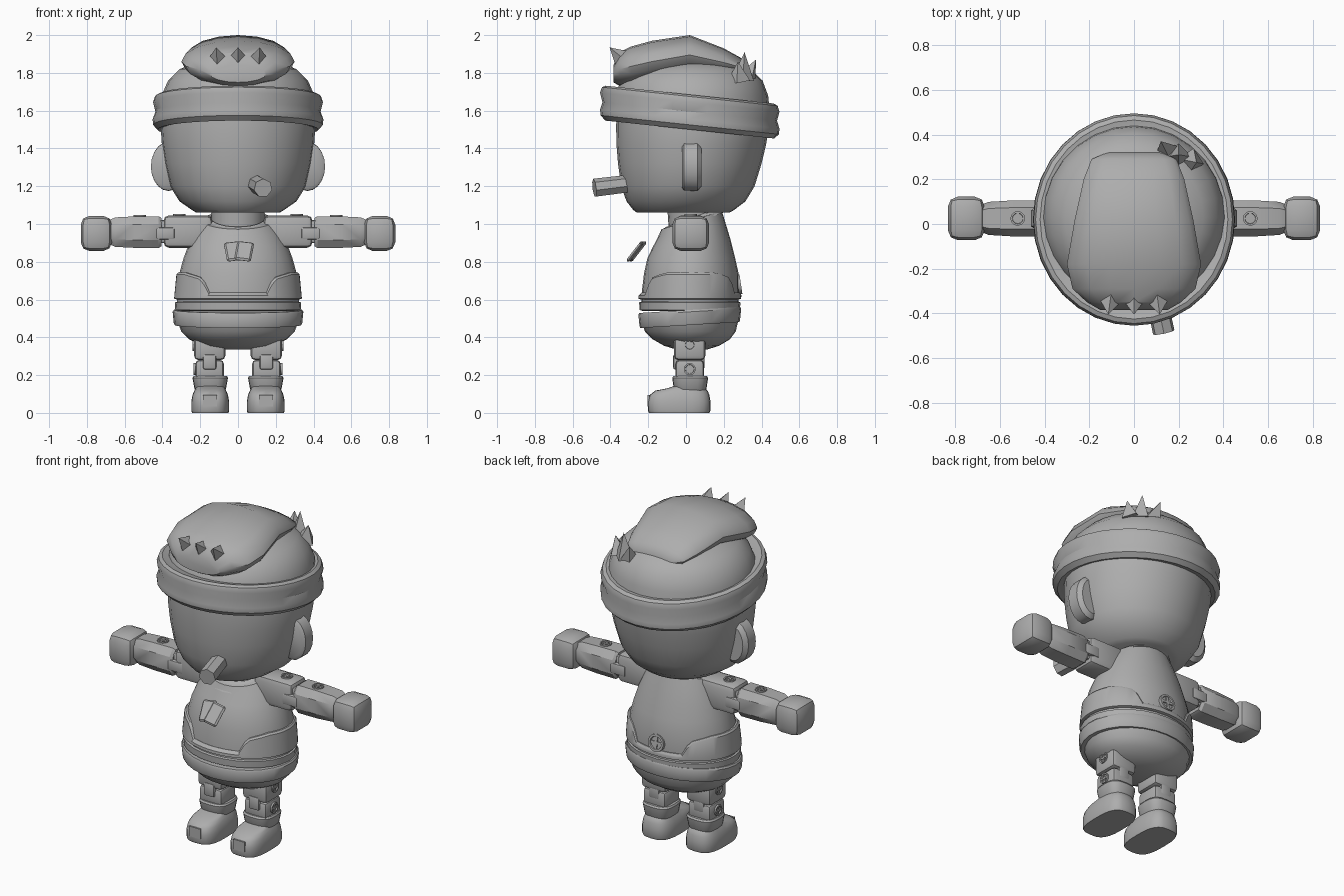
import bpy, bmesh, math
from mathutils import Vector, Matrix

grey = bpy.data.materials.new("plain grey")
grey.diffuse_color = (0.42, 0.42, 0.42, 1)


def finish(name, bm, angle=35):
    bmesh.ops.recalc_face_normals(bm, faces=bm.faces)
    me = bpy.data.meshes.new(name)
    bm.to_mesh(me)
    bm.free()
    ob = bpy.data.objects.new(name, me)
    bpy.context.collection.objects.link(ob)
    me.materials.append(grey)
    bpy.ops.object.select_all(action='DESELECT')
    ob.select_set(True)
    bpy.context.view_layer.objects.active = ob
    bpy.ops.object.shade_smooth_by_angle(angle=math.radians(angle))
    return ob


def skin(name, loops, angle=35):
    """Bridge a list of point loops and cap both ends."""
    bm = bmesh.new()
    vs = [[bm.verts.new(p) for p in lp] for lp in loops]
    n = len(vs[0])
    for a, b in zip(vs, vs[1:]):
        for i in range(n):
            j = (i + 1) % n
            bm.faces.new((a[i], a[j], b[j], b[i]))
    bm.faces.new(vs[0])
    bm.faces.new(vs[-1])
    return finish(name, bm, angle)


def loft(name, rings, n=28, cx=0, power=2, tilt=None, angle=35):
    """Stack of superellipse rings (z or z(angle), centre y, rx, ry, tilt)."""
    loops = []
    for r in rings:
        z, cy, rx, ry = r[:4]
        t = r[4] if len(r) > 4 else (tilt or 0)
        lp = []
        for i in range(n):
            a = 2 * math.pi * i / n
            c, s = math.cos(a), math.sin(a)
            x = rx * math.copysign(abs(c) ** (2 / power), c)
            y = ry * math.copysign(abs(s) ** (2 / power), s)
            lp.append((cx + x, cy + y, (z(a) if callable(z) else z) + t * y))
        loops.append(lp)
    return skin(name, loops, angle)


def box(name, loc, size, bevel=0.02, rot=None, seg=2):
    bm = bmesh.new()
    bmesh.ops.create_cube(bm, size=1)
    bmesh.ops.scale(bm, vec=size, verts=bm.verts)
    if bevel:
        bmesh.ops.bevel(bm, geom=bm.edges[:], offset=bevel, segments=seg, profile=0.5, affect='EDGES')
    bm.transform(Matrix.Translation(loc) @ (rot or Matrix()))
    return finish(name, bm)


def rod(name, p, q, r1, r2, n=8):
    p, q = Vector(p), Vector(q)
    bm = bmesh.new()
    bmesh.ops.create_cone(bm, cap_ends=True, segments=n, radius1=r1, radius2=r2, depth=(q - p).length)
    bm.transform(Matrix.Translation((p + q) / 2) @ (q - p).to_track_quat('Z', 'Y').to_matrix().to_4x4())
    return finish(name, bm)


def screw(name, loc, normal, r):
    """Raised rim with a cross bar inside."""
    m = Matrix.Translation(loc) @ Vector(normal).to_track_quat('Z', 'Y').to_matrix().to_4x4()
    rim = [(1, -.01), (1, .008), (.75, .008), (.7, 0)]
    ob = skin(name + "_rim", [[m @ Vector((r * k * math.cos(i * math.pi / 6), r * k * math.sin(i * math.pi / 6), h))
                               for i in range(12)] for k, h in rim])
    rot = m.to_3x3().to_4x4()
    box(name + "_slot_a", loc, (r * 1.4, r * .3, .012), 0, rot)
    box(name + "_slot_b", loc, (r * .3, r * 1.4, .012), 0, rot)


# Head and the short hair over the crown
loft("head", [(1.06, -.015, .22, .245), (1.075, -.012, .245, .268), (1.12, 0, .31, .315), (1.2, .01, .36, .353),
              (1.32, .02, .388, .38), (1.42, .028, .403, .396), (1.52, .035, .41, .405), (1.6, .035, .40, .40)])
loft("crown_hair", [(1.58, .035, .41, .41), (1.68, .03, .405, .405), (1.76, .03, .37, .375),
                    (1.82, .03, .31, .31), (1.86, .03, .2, .2), (1.87, .03, .08, .08)])

# Headband, tilted down toward the back
loft("headband", [(1.51, .02, .38, .40), (1.50, .02, .425, .447), (1.525, .02, .45, .472), (1.555, .02, .452, .475),
                  (1.595, .02, .437, .462), (1.645, .02, .45, .475), (1.675, .02, .44, .465),
                  (1.685, .02, .42, .445), (1.67, .02, .36, .38)], n=32, tilt=-.106)

# Swept top hair: sections from back to front (y, half width, bottom, top)
sections = [(.32, .12, 1.79, 1.83), (.29, .19, 1.78, 1.88), (.2, .225, 1.78, 1.93), (.02, .265, 1.79, 2.0),
            (-.18, .30, 1.75, 1.97), (-.29, .275, 1.73, 1.94), (-.35, .21, 1.73, 1.91), (-.385, .15, 1.75, 1.84)]
skin("top_hair", [[(w * math.cos(i * math.pi / 8), y, (lo + hi) / 2 + (hi - lo) / 2 * math.sin(i * math.pi / 8))
                   for i in range(16)] for y, w, lo, hi in sections])
for i, x in enumerate((-.115, 0, .115)):
    rod(f"fringe_spike_{i}", (x * .9, -.32, 1.86), (x, -.405, 1.935), .065, 0, 4)
for i, (x, y, z) in enumerate(((.12, .37, 1.87), (.2, .31, 1.91), (.28, .275, 1.86))):
    rod(f"back_tuft_{i}", (.145 + .055 * i, .32 - .02 * i, 1.76), (x, y, z), .06, 0, 4)

# Cigar in the mouth
rod("cigar", (.09, -.28, 1.215), (.133, -.485, 1.19), .048, .05, 7)

# Body, neck and collar
loft("neck", [(.95, .04, .14, .13), (1.1, .04, .14, .14)], n=20)
loft("torso", [(.55, .02, .325, .258), (.65, .023, .322, .256), (.74, .028, .31, .25), (.82, .028, .288, .232),
               (.9, .03, .258, .205, .1), (.97, .03, .222, .178, .22), (1.02, .03, .19, .16, .3), (1.025, .035, .12, .11, .3)])
loft("collar", [(1.0, .03, .17, .165), (1.0, .03, .185, .178), (1.03, .035, .16, .155), (1.035, .035, .145, .14),
                (1.0, .035, .12, .12)], n=24, tilt=.36)


def pocket_top(a):
    c = abs(math.cos(a))
    if c < .5:
        return .628
    if c < .58:
        return .628 + (c - .5) / .08 * .075
    return .703 + min(1, (c - .58) / .3) * .03


loft("lower_vest", [(.6, .02, .325, .26), (.605, .02, .338, .272), (.622, .021, .337, .272),
                    (lambda a: pocket_top(a), .024, .326, .267),
                    (lambda a: pocket_top(a) + .01, .025, .317, .259),
                    (lambda a: pocket_top(a) + .01, .025, .28, .22)], n=64)
loft("vest_hem", [(.54, .02, .31, .25), (.545, .02, .332, .266), (.585, .02, .334, .268), (.592, .02, .31, .25)])
loft("belt", [(.465, .02, .30, .24), (.465, .02, .335, .262), (.475, .02, .34, .266), (.535, .02, .346, .272),
              (.545, .02, .34, .267), (.545, .02, .3, .24)], tilt=.06)
loft("shorts", [(.335, .03, .1, .08), (.355, .03, .19, .145), (.39, .028, .26, .205),
                (.43, .023, .3, .24), (.48, .02, .318, .255)])
screw("back_screw", (0, .283, .68), (0, 1, .15), .052)

# Pair of pendant tags hanging clear of the chest
lean = Matrix.Rotation(math.radians(-38), 4, 'X')
for s in (-1, 1):
    box("pendant_tag_left" if s < 0 else "pendant_tag_right", (.028 * s + .005, -.262 - .007 * s, .855),
        (.088, .02, .125), .009, lean @ Matrix.Rotation(s * .15, 4, 'Y'), 1)

# Ears, arms and legs, mirrored
for s, side in ((-1, "left"), (1, "right")):
    ear = [(-.022, .075, .11), (-.01, .093, .128), (.06, .093, .13), (.082, .07, .105)]
    skin("ear_" + side, [[(s * (.368 + rx * math.cos(i * math.pi / 10)), y, 1.305 + rz * math.sin(i * math.pi / 10))
                          for i in range(20)] for y, rx, rz in ear])

    box("upper_arm_" + side, (s * .265, .025, .96), (.26, .155, .172), .03)
    box("elbow_pin_" + side, (s * .4, .025, .96), (.1, .12, .12), .01)
    box("elbow_tongue_" + side, (s * .385, .025, .95), (.1, .165, .065), .01)
    # Forearm tapers slightly to the wrist
    prof = [(.405, .07, .075), (.42, .08, .084), (.55, .08, .083), (.65, .074, .078), (.685, .06, .062)]
    skin("forearm_" + side, [[(s * x, .025 + hy * u, .957 + hz * v) for u, v in
                              ((1, .5), (.6, 1), (-.6, 1), (-1, .5), (-1, -.5), (-.6, -1), (.6, -1), (1, -.5))]
                             for x, hy, hz in prof])
    box("hand_" + side, (s * .75, .025, .95), (.165, .195, .185), .045)
    screw("shoulder_screw_" + side, (s * .31, .025, 1.046), (0, 0, 1), .033)
    screw("forearm_screw_" + side, (s * .52, .025, 1.04), (0, 0, 1), .033)

    x = s * .15
    box("thigh_" + side, (x, .02, .345), (.165, .165, .13), .022)
    box("knee_pin_" + side, (x, .02, .27), (.11, .12, .1), .01)
    box("knee_tongue_" + side, (x, .015, .27), (.07, .165, .08), .01)
    box("shin_" + side, (x, .02, .225), (.15, .15, .11), .02)
    screw("thigh_screw_" + side, (s * .232, .02, .36), (s, 0, 0), .032)
    screw("shin_screw_" + side, (s * .227, .02, .232), (s, 0, 0), .032)
    loft("boot_cuff_" + side, [(.115, .022, .075, .08), (.125, .022, .083, .086), (.185, .022, .094, .095),
                               (.195, .022, .088, .088), (.195, .022, .06, .06)], 20, s * .147, 3)
    loft("boot_" + side, [(0, -.036, .097, .16), (.012, -.036, .1, .166), (.06, -.036, .1, .166), (.095, -.034, .094, .158),
                          (.118, -.024, .084, .138), (.13, -.0, .078, .1), (.145, .022, .074, .078)], 24, s * .147, 3)
    box("toe_patch_" + side, (s * .148, -.199, .065), (.075, .009, .06), 0)
